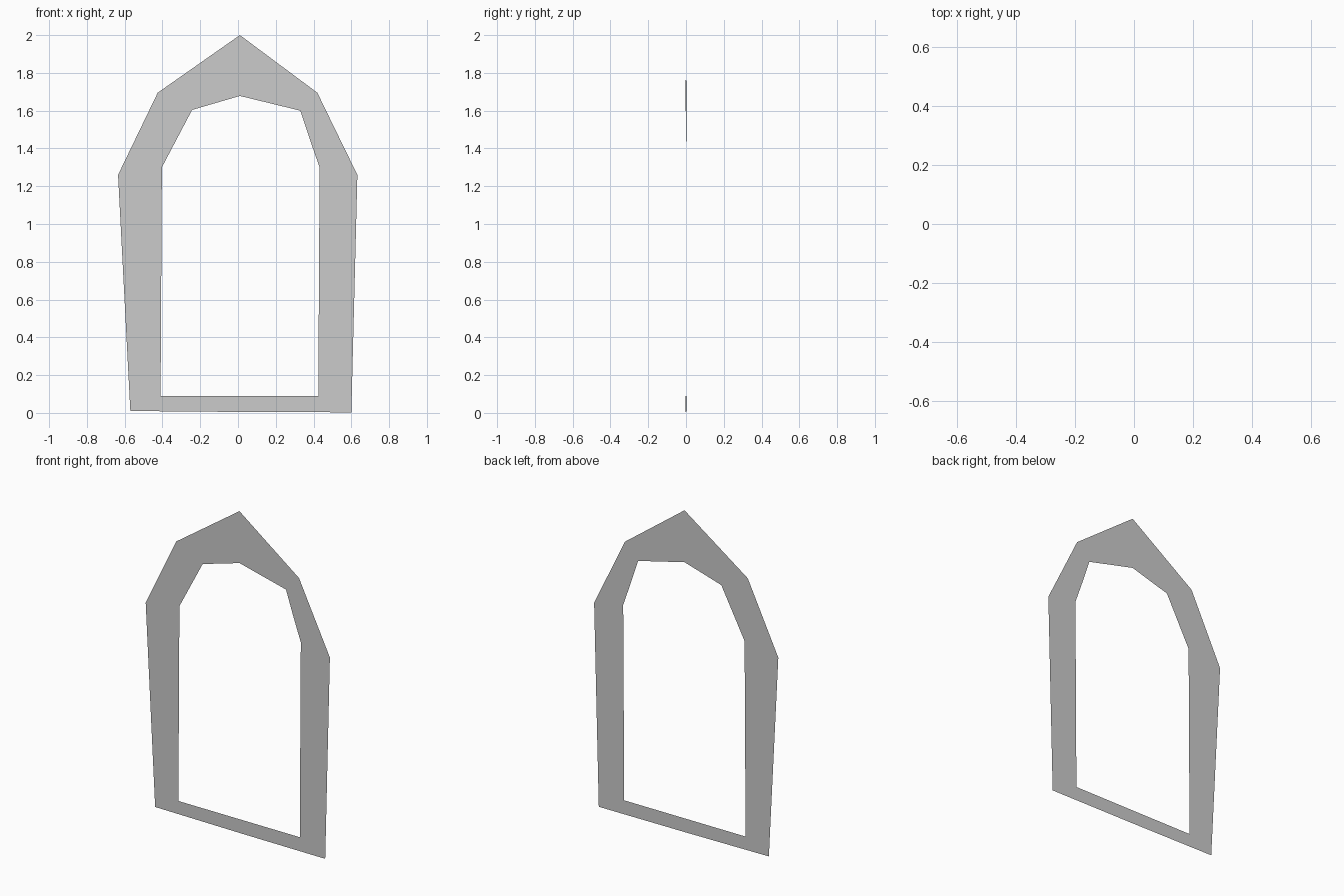
import bpy
import bmesh

if "Cube" in bpy.data.objects:
    bpy.data.objects.remove(bpy.data.objects["Cube"])


def sheet(name, outer, inner, tip_start=(), tip_end=()):
    """Flat strip between an outer and inner path, with optional pointed ends (x, z)."""
    bm = bmesh.new()

    def vert(p):
        return bm.verts.new((p[0], -0.004 * p[0], p[1]))  # very slight lean of the sheet

    o = [vert(p) for p in outer]
    i = [vert(p) for p in inner]
    last = len(o) - 2
    for k in range(last + 1):
        start = [vert(p) for p in tip_start] if k == 0 else []
        end = [vert(p) for p in tip_end] if k == last else []
        bm.faces.new([o[k], o[k + 1]] + end + [i[k + 1], i[k]] + start)
    bmesh.ops.recalc_face_normals(bm, faces=bm.faces)
    bmesh.ops.triangulate(bm, faces=bm.faces[:])
    mesh = bpy.data.meshes.new(name)
    bm.to_mesh(mesh)
    bm.free()
    obj = bpy.data.objects.new(name, mesh)
    bpy.context.collection.objects.link(obj)
    return obj


notch = (-0.08, 0.05)    # arrow-shaped seam in the sill
seam = (0.48, 1.43)      # curved seam on the right shoulder

# Left side of the arch: sill, jamb and pointed top
sheet("frame_left",
      [(0.01, 0.005), (-0.57, 0.01), (-0.635, 1.26), (-0.425, 1.695),
       (0.01, 2.0), (0.42, 1.695), (0.527, 1.475)],
      [(0.0, 0.09), (-0.41, 0.09), (-0.403, 1.30), (-0.243, 1.604),
       (0.01, 1.678), (0.33, 1.6), (0.383, 1.44)],
      tip_start=[notch], tip_end=[seam])

# Right side of the arch: shoulder, jamb and sill
sheet("frame_right",
      [(0.527, 1.475), (0.632, 1.26), (0.6, 0.003), (0.01, 0.005)],
      [(0.383, 1.44), (0.432, 1.30), (0.425, 0.09), (0.0, 0.09)],
      tip_start=[seam], tip_end=[notch])
